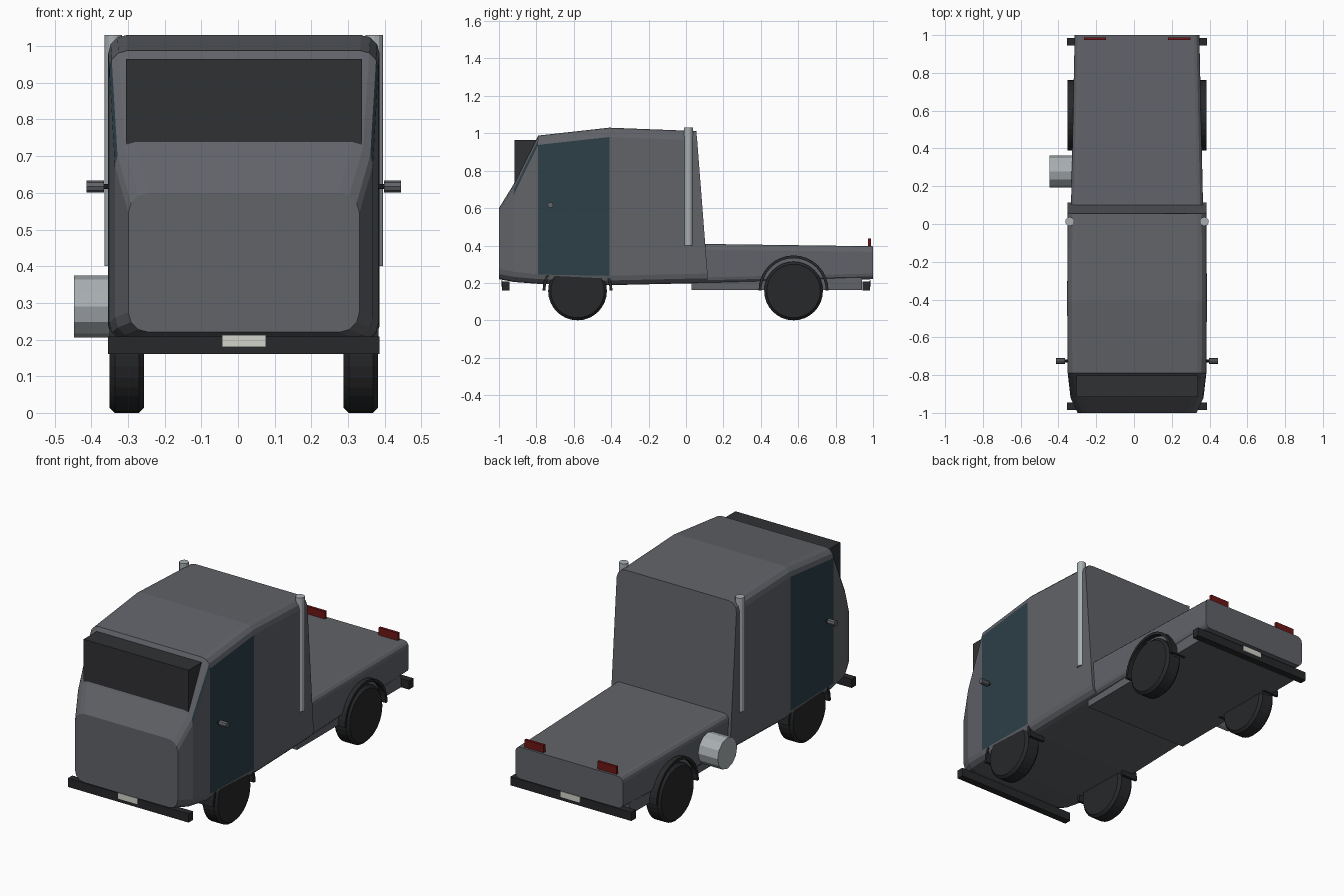
import bpy, bmesh, math
from mathutils import Matrix

if "Cube" in bpy.data.objects:
    bpy.data.objects.remove(bpy.data.objects["Cube"])

CX = 0.016  # truck centreline (the side tank shifts it off zero)


def mat(name, r, g, b):
    m = bpy.data.materials.new(name)
    m.diffuse_color = (r, g, b, 1)
    m.use_nodes = True
    m.node_tree.nodes["Principled BSDF"].inputs["Base Color"].default_value = m.diffuse_color
    return m


PAINT = mat("paint", 0.12, 0.125, 0.14)
TEAL = mat("door_teal", 0.025, 0.05, 0.063)
GLASS = mat("dark_glass", 0.03, 0.031, 0.034)
BLACK = mat("black", 0.02, 0.021, 0.023)
STEEL = mat("steel", 0.4, 0.43, 0.45)
RED = mat("red_lamp", 0.16, 0.008, 0.008)
PLATE = mat("plate", 0.65, 0.65, 0.6)


def finish(bm, name, *mats):
    bmesh.ops.recalc_face_normals(bm, faces=bm.faces)
    me = bpy.data.meshes.new(name)
    bm.to_mesh(me)
    bm.free()
    for m in mats:
        me.materials.append(m)
    ob = bpy.data.objects.new(name, me)
    bpy.context.collection.objects.link(ob)
    return ob


def box(name, x, y, z, m):
    bm = bmesh.new()
    bmesh.ops.create_cube(bm, size=1)
    for v in bm.verts:
        for i, (lo, hi) in enumerate((x, y, z)):
            v.co[i] = hi if v.co[i] > 0 else lo
    return finish(bm, name, m)


def cyl(name, centre, r, depth, axis, sides, m, bevel=0):
    bm = bmesh.new()
    bmesh.ops.create_cone(bm, cap_ends=True, segments=sides, radius1=r, radius2=r, depth=depth)
    if bevel:
        rims = [e for e in bm.edges if abs(e.verts[0].co.z - e.verts[1].co.z) < 1e-5]
        bmesh.ops.bevel(bm, geom=rims, offset=bevel, segments=1, affect='EDGES')
    rot = Matrix.Rotation(math.pi / 2, 4, 'Y') if axis == 'X' else Matrix()
    bmesh.ops.transform(bm, matrix=Matrix.Translation(centre) @ rot, verts=bm.verts)
    return finish(bm, name, m)


def loft(name, sections, accents=()):
    """Rounded-rectangle sections: (y at bottom, y at top, half width, z bottom, z top, radius)."""
    bm = bmesh.new()
    rings = []
    for yb, yt, hw, zb, zt, r in sections:
        ring = []
        for k, (sx, top) in enumerate(((1, 0), (1, 1), (-1, 1), (-1, 0))):
            for s in range(4):
                a = math.radians(-90 + 90 * k + 30 * s)
                x = sx * (hw - r) + r * math.cos(a)
                z = (zt - r if top else zb + r) + r * math.sin(a)
                y = yb + (yt - yb) * max(0, (z - 0.4) / (zt - 0.4))
                ring.append(bm.verts.new((CX + x, y, z)))
        rings.append(ring)
    for j in range(len(rings) - 1):
        a, b = rings[j], rings[j + 1]
        for i in range(16):
            n = (i + 1) % 16
            f = bm.faces.new((a[i], a[n], b[n], b[i]))
            f.material_index = 1 if (j, i) in accents else 0
    bm.faces.new(rings[0])
    bm.faces.new(rings[-1])
    return finish(bm, name, PAINT, TEAL)


# Cab, with teal doors and front pillar slivers
loft("cab", [(-1, -1, 0.315, 0.22, 0.60, 0.055),
             (-0.92, -0.92, 0.352, 0.205, 0.73, 0.055),
             (-0.79, -0.79, 0.367, 0.195, 0.988, 0.05),
             (-0.41, -0.41, 0.37, 0.188, 1.03, 0.05),
             (0.115, 0.055, 0.367, 0.20, 1.012, 0.05)],
     {(2, 3), (2, 11), (1, 4), (1, 10)})

# Flat rear deck and chassis underneath
loft("rear_deck", [(0.0, 0.0, 0.352, 0.20, 0.41, 0.03),
                   (0.12, 0.12, 0.349, 0.20, 0.408, 0.03),
                   (1, 1, 0.33, 0.22, 0.396, 0.03)])
box("chassis", (CX - 0.325, CX + 0.325), (0.03, 0.94), (0.163, 0.23), PAINT)

# Windscreen block
box("windscreen", (-0.305, 0.338), (-0.916, -0.77), (0.725, 0.965), GLASS)

# Bumpers and blank plates
for label, s in (("front", -1), ("rear", 1)):
    ys = sorted((s * 0.945, s * 0.984))
    box(label + "_bumper", (CX - 0.37, CX + 0.37), ys, (0.16, 0.208), BLACK)
    ys = sorted((s * 0.98, s * 0.989))
    box(label + "_plate", (CX - 0.06, CX + 0.06), ys, (0.18, 0.212), PLATE)


# Half-ring wheel arch
def arch(name, x0, x1, y, z):
    bm = bmesh.new()
    rows = []
    for k in range(17):
        a = math.pi * k / 16
        rows.append([bm.verts.new((x, y + r * math.cos(a), z + r * math.sin(a)))
                     for x, r in ((x0, 0.172), (x1, 0.172), (x1, 0.187), (x0, 0.187))])
    for p, q in zip(rows, rows[1:]):
        for i in range(4):
            n = (i + 1) % 4
            bm.faces.new((p[i], p[n], q[n], q[i]))
    bm.faces.new(rows[0])
    bm.faces.new(rows[-1])
    return finish(bm, name, BLACK)


for side, s in (("right", 1), ("left", -1)):
    # Wheels and arches
    for end, y in (("front", -0.58), ("rear", 0.575)):
        cyl(f"{end}_{side}_wheel", (CX + s * 0.319, y, 0.157), 0.157, 0.094, 'X', 32, BLACK, 0.014)
        arch(f"{end}_{side}_arch", CX + s * 0.27, CX + s * 0.367, y, 0.16)
    # Exhaust stack
    cyl(side + "_exhaust_stack", (CX + s * 0.356, 0.013, 0.715), 0.024, 0.63, 'Z', 12, STEEL)
    # Door knob on a thin stem
    cyl(side + "_door_knob", (CX + s * 0.405, -0.725, 0.617), 0.016, 0.047, 'X', 8, PAINT)
    cyl(side + "_knob_stem", (CX + s * 0.375, -0.725, 0.617), 0.007, 0.03, 'X', 8, BLACK)
    # Tail lamp
    box(side + "_tail_lamp", sorted((CX + s * 0.165, CX + s * 0.282)),
        (0.973, 0.988), (0.39, 0.438), RED)

# Side fuel tank on the left
cyl("fuel_tank", (-0.365, 0.277, 0.29), 0.085, 0.165, 'X', 12, STEEL)
